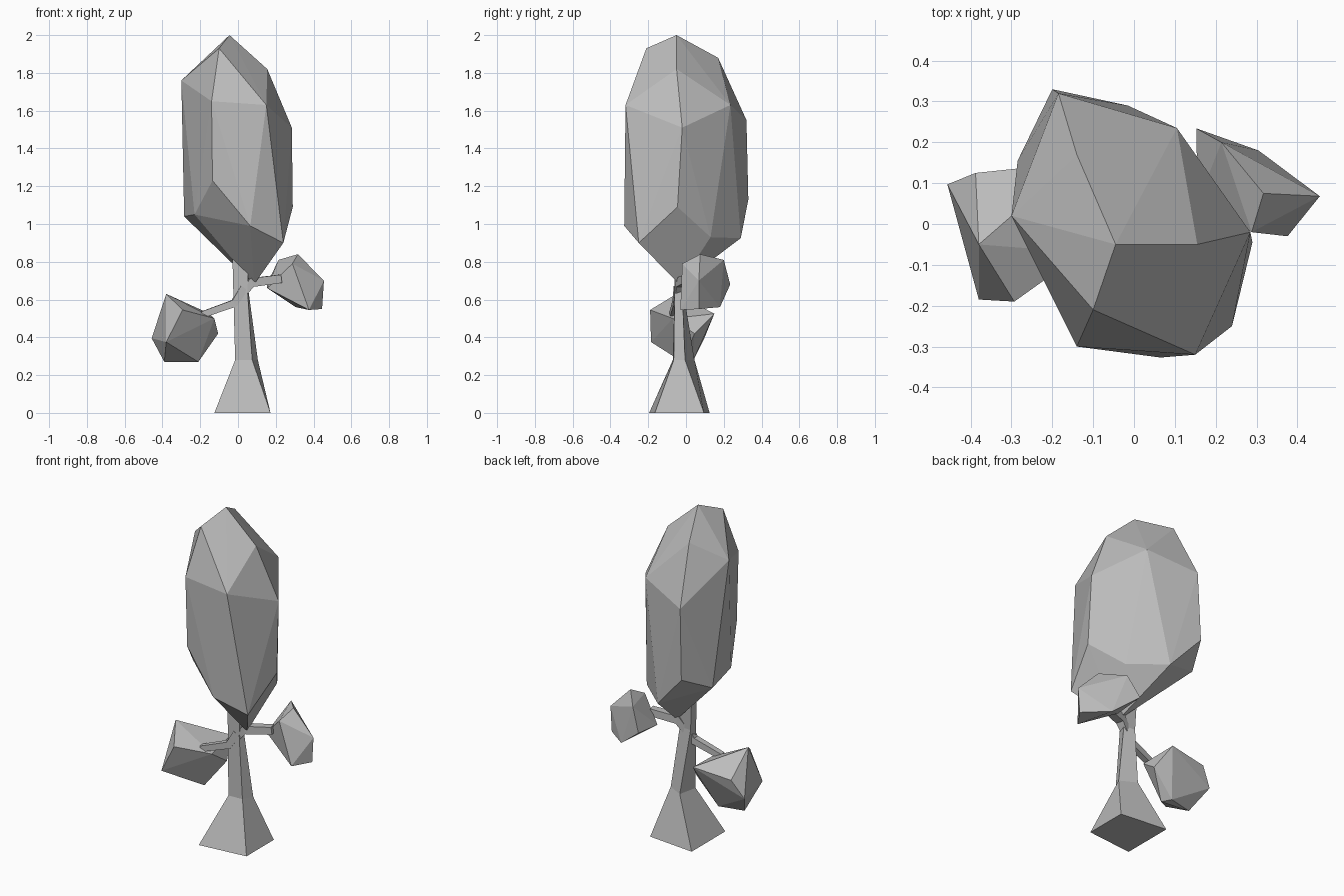
import bpy
import bmesh
from mathutils import Vector

default_cube = bpy.data.objects.get("Cube")
if default_cube:
    bpy.data.objects.remove(default_cube, do_unlink=True)

# One plain grey for the whole tree
grey = bpy.data.materials.new("plain_grey")
grey.use_nodes = True
grey_value = (0.5, 0.5, 0.5, 1)
grey.diffuse_color = grey_value
grey.node_tree.nodes["Principled BSDF"].inputs["Base Color"].default_value = grey_value


def finish(name, bm):
    """Turn a bmesh into a flat shaded object with the grey material."""
    bmesh.ops.recalc_face_normals(bm, faces=bm.faces)
    mesh = bpy.data.meshes.new(name)
    bm.to_mesh(mesh)
    bm.free()
    mesh.materials.append(grey)
    obj = bpy.data.objects.new(name, mesh)
    bpy.context.collection.objects.link(obj)
    return obj


def faceted_clump(name, corners):
    """Wrap a few corner points in a faceted convex shell."""
    bm = bmesh.new()
    for corner in corners:
        bm.verts.new(corner)
    hull = bmesh.ops.convex_hull(bm, input=bm.verts)
    loose = {v for v in hull["geom_interior"] if isinstance(v, bmesh.types.BMVert)}
    bmesh.ops.delete(bm, geom=list(loose), context="VERTS")
    return finish(name, bm)


def loft(name, rings):
    """Skin a stack of four-cornered rings and cap both ends."""
    bm = bmesh.new()
    loops = [[bm.verts.new(p) for p in ring] for ring in rings]
    for lower, upper in zip(loops, loops[1:]):
        for i in range(len(lower)):
            j = (i + 1) % len(lower)
            bm.faces.new((lower[i], lower[j], upper[j], upper[i]))
    bm.faces.new(loops[0])
    bm.faces.new(loops[-1])
    return finish(name, bm)


def branch(name, path, widths):
    """Square-section limb along a path, narrowing by the given half widths."""
    rings = []
    points = [Vector(p) for p in path]
    for i, (p, w) in enumerate(zip(points, widths)):
        along = points[min(i + 1, len(points) - 1)] - points[max(i - 1, 0)]
        side = along.cross(Vector((0, 0, 1))).normalized() * w
        rise = side.cross(along).normalized() * w
        rings.append([p + side + rise, p - side + rise, p - side - rise, p + side - rise])
    return loft(name, rings)


# Trunk: flared foot, narrow waist and stem running up into the crown
trunk_sections = [
    (0, [(-.125, -.195), (.172, -.165), (.172, .095), (-.125, .125)]),
    (.28, [(-.015, -.07), (.075, -.065), (.105, -.005), (.01, .045)]),
    (.65, [(-.025, -.06), (.05, -.06), (.055, -.02), (-.02, -.015)]),
    (.85, [(-.03, -.06), (.06, -.06), (.06, -.01), (-.03, -.01)]),
]
loft("trunk", [[(x, y, z) for x, y in ring] for z, ring in trunk_sections])

# Side branches
branch("right_branch", [(.03, -.04, .66), (-.02, -.05, .58), (-.19, -.07, .52)],
       [.022, .02, .017])
branch("left_branch", [(.02, -.04, .63), (.07, -.03, .69), (.225, .01, .71)],
       [.02, .024, .022])

# Main crown, listed from the tip down
faceted_clump("crown", [
    (-.045, -.05, 2), (-.1, -.21, 1.93), (-.14, .17, 1.88), (.155, -.05, 1.82),
    (-.3, .02, 1.76), (-.14, -.3, 1.65), (.15, -.32, 1.63), (.105, .235, 1.63),
    (-.185, .32, 1.55), (.285, -.02, 1.51),
    (-.135, -.29, 1.23), (-.2, .33, 1.13), (.29, -.045, 1.09),
    (-.23, -.1, 1.05), (-.285, .155, 1.04), (.065, -.327, .99),
    (.17, .13, .93), (-.015, .29, .925), (.24, -.25, .9), (.085, -.035, .68),
])

# Small leaf clump on the right branch
faceted_clump("right_clump", [
    (-.38, -.05, .63), (-.293, -.19, .545), (-.15, .15, .525), (-.388, .125, .5),
    (-.125, -.07, .5), (-.105, .045, .42), (-.457, .097, .395),
    (-.38, -.185, .375), (-.39, 0, .27), (-.21, -.02, .27), (-.24, .035, .27),
])

# Small leaf clump on the left branch
faceted_clump("left_clump", [
    (.317, .075, .84), (.214, .2, .81), (.288, -.02, .79), (.455, .068, .7),
    (.153, .234, .68), (.155, .05, .66), (.305, .18, .56),
    (.445, .07, .55), (.376, -.03, .545),
])
